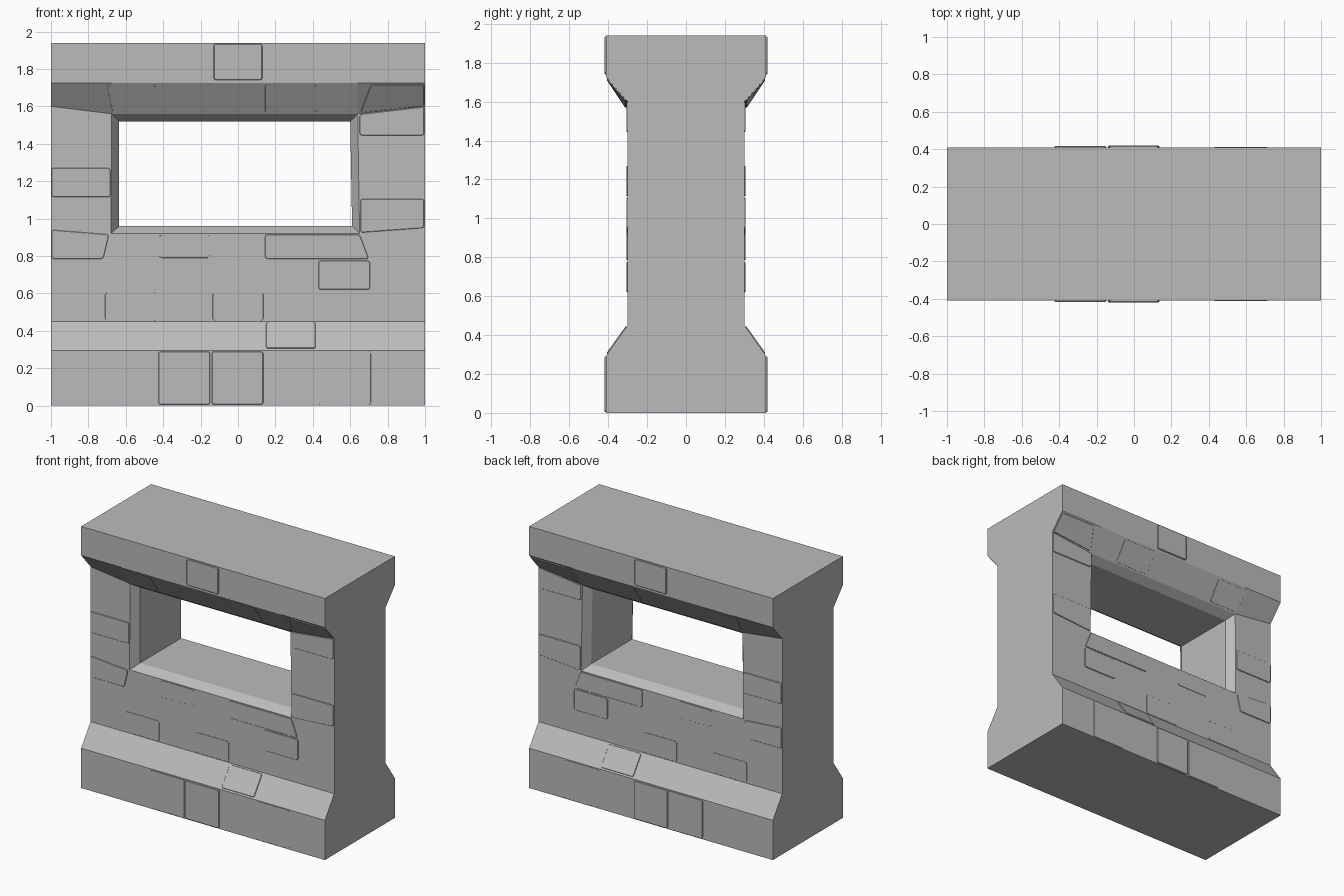
import bpy
import bmesh
from mathutils import Vector

cube = bpy.data.objects.get("Cube")
if cube:
    bpy.data.objects.remove(cube, do_unlink=True)

# Single stone colour
stone = bpy.data.materials.new("grey stone")
stone.use_nodes = True
GREY = (0.5, 0.5, 0.5, 1)
stone.diffuse_color = GREY
stone.node_tree.nodes["Principled BSDF"].inputs["Base Color"].default_value = GREY

WIDE, WAIST, HEIGHT = 0.41, 0.30, 1.94
BASE, WALL, SOFFIT, CAP = 0.295, 0.45, 1.56, 1.725


def soffit_z(x):
    """Lower edge of the overhang, rising towards the ends."""
    return SOFFIT + 0.04 * max(0, (abs(x) - 0.67) / 0.33)


def depth(x, z):
    """Half depth of the wall at a point on its face."""
    low = soffit_z(x)
    if z <= BASE or z >= CAP:
        return WIDE
    if z < WALL:
        return WIDE + (WAIST - WIDE) * (z - BASE) / (WALL - BASE)
    if z <= low:
        return WAIST
    return WAIST + (WIDE - WAIST) * (z - low) / (CAP - low)


def finish(name, bm):
    """Make the object and mirror the front half to the back."""
    bmesh.ops.recalc_face_normals(bm, faces=bm.faces)
    mesh = bpy.data.meshes.new(name)
    bm.to_mesh(mesh)
    bm.free()
    mesh.materials.append(stone)
    ob = bpy.data.objects.new(name, mesh)
    bpy.context.collection.objects.link(ob)
    mirror = ob.modifiers.new("Front to back", 'MIRROR')
    mirror.use_axis = (False, True, False)
    return ob


# Wall body: profile columns either side of the window
bm = bmesh.new()
columns = []
for x, x_top in ((-1, -1), (-0.68, -0.675), (0.65, 0.64), (1, 1)):
    top = soffit_z(x) if abs(x) == 1 else SOFFIT
    profile = [(x, 0, 0), (x, WIDE, 0), (x, WIDE, BASE), (x, WAIST, WALL),
               (x, WAIST, 0.92), (x_top, WAIST, top), (x_top, WIDE, CAP),
               (x_top, WIDE, HEIGHT), (x_top, 0, HEIGHT)]
    columns.append([bm.verts.new((px, -py, pz)) for px, py, pz in profile])
for c, (a, b) in enumerate(zip(columns, columns[1:])):
    for r in range(len(a) - 1):
        if (c, r) != (1, 4):
            bm.faces.new((a[r], b[r], b[r + 1], a[r + 1]))
for end in (columns[0], columns[-1]):
    bm.faces.new(end)

# Window: splayed frame, then a straight passage to the middle plane
left, right = columns[1], columns[2]
ring = [left[4], right[4], right[5], left[5]]
inner = ((-0.635, 0.96), (0.61, 0.96), (0.60, 1.52), (-0.635, 1.52))
for y in (-0.24, 0):
    new = [bm.verts.new((x, y, z)) for x, z in inner]
    for i in range(4):
        j = (i + 1) % 4
        bm.faces.new((ring[i], ring[j], new[j], new[i]))
    ring = new
# Open the end caps on the middle plane so that both halves join
finish("wall_body", bm)


def brick(name, corners, out):
    """Raised stone with rounded corners; corners are (x, z) on the front."""
    bm = bmesh.new()
    pts = [Vector((x, -depth(x, z), z)) for x, z in corners]
    normal = (pts[2] - pts[0]).cross(pts[3] - pts[1]).normalized()
    if normal.y > 0:
        normal.negate()
    front = [bm.verts.new(p + normal * out) for p in pts]
    back = [bm.verts.new(p - normal * 0.012) for p in pts]
    bm.faces.new(front)
    bm.faces.new(back[::-1])
    sides = []
    for i in range(4):
        j = (i + 1) % 4
        bm.faces.new((front[i], back[i], back[j], front[j]))
        sides.append(bm.edges.get((front[i], back[i])))
    bmesh.ops.bevel(bm, geom=sides, offset=0.012, segments=2, profile=0.5,
                    affect='EDGES')
    face = max(bm.faces, key=lambda f: (f.calc_center_median() - pts[0]).dot(normal))
    bmesh.ops.bevel(bm, geom=list(face.edges), offset=out * 0.4, segments=1,
                    affect='EDGES')
    finish(name, bm)


def block(x0, x1, z0, z1):
    return [(x0, z0), (x1, z0), (x1, z1), (x0, z1)]


LOW, MID, HIGH = 0.002, 0.006, 0.009
bricks = {
    "cap_brick": (block(-0.13, 0.13, 1.74, 1.935), HIGH),
    "base_brick_right": (block(-0.425, -0.15, 0.005, 0.29), MID),
    "base_brick_middle": (block(-0.14, 0.135, 0.005, 0.29), HIGH),
    "base_brick_left": (block(0.43, 0.71, 0.005, 0.29), LOW),
    "slope_brick": (block(0.15, 0.415, 0.305, 0.442), MID),
    "low_brick_right": (block(-0.71, -0.435, 0.455, 0.605), LOW),
    "low_brick_middle": (block(-0.135, 0.135, 0.455, 0.605), LOW),
    "middle_brick_left": (block(0.43, 0.705, 0.62, 0.775), MID),
    "sill_brick_right": (block(-0.42, -0.15, 0.79, 0.912), LOW),
    "sill_brick_left": ([(0.145, 0.785), (0.70, 0.785), (0.65, 0.915), (0.145, 0.915)], MID),
    "jamb_foot_right": ([(-0.998, 0.785), (-0.72, 0.785), (-0.69, 0.915), (-0.998, 0.94)], MID),
    "jamb_brick_right": (block(-0.998, -0.683, 1.115, 1.27), MID),
    "jamb_foot_left": ([(0.655, 0.925), (0.995, 0.95), (0.995, 1.105), (0.655, 1.105)], MID),
    "jamb_head_left": ([(0.65, 1.445), (0.995, 1.445), (0.995, 1.598), (0.65, 1.558)], MID),
    "soffit_brick_right": ([(-0.67, 1.57), (-0.44, 1.57), (-0.44, 1.712), (-0.70, 1.712)], LOW),
    "soffit_brick_middle": (block(0.145, 0.42, 1.57, 1.715), LOW),
    "soffit_brick_left": ([(0.655, 1.57), (0.995, 1.605), (0.995, 1.716), (0.71, 1.716)], MID),
}
for name, (corners, out) in bricks.items():
    brick(name, corners, out)
